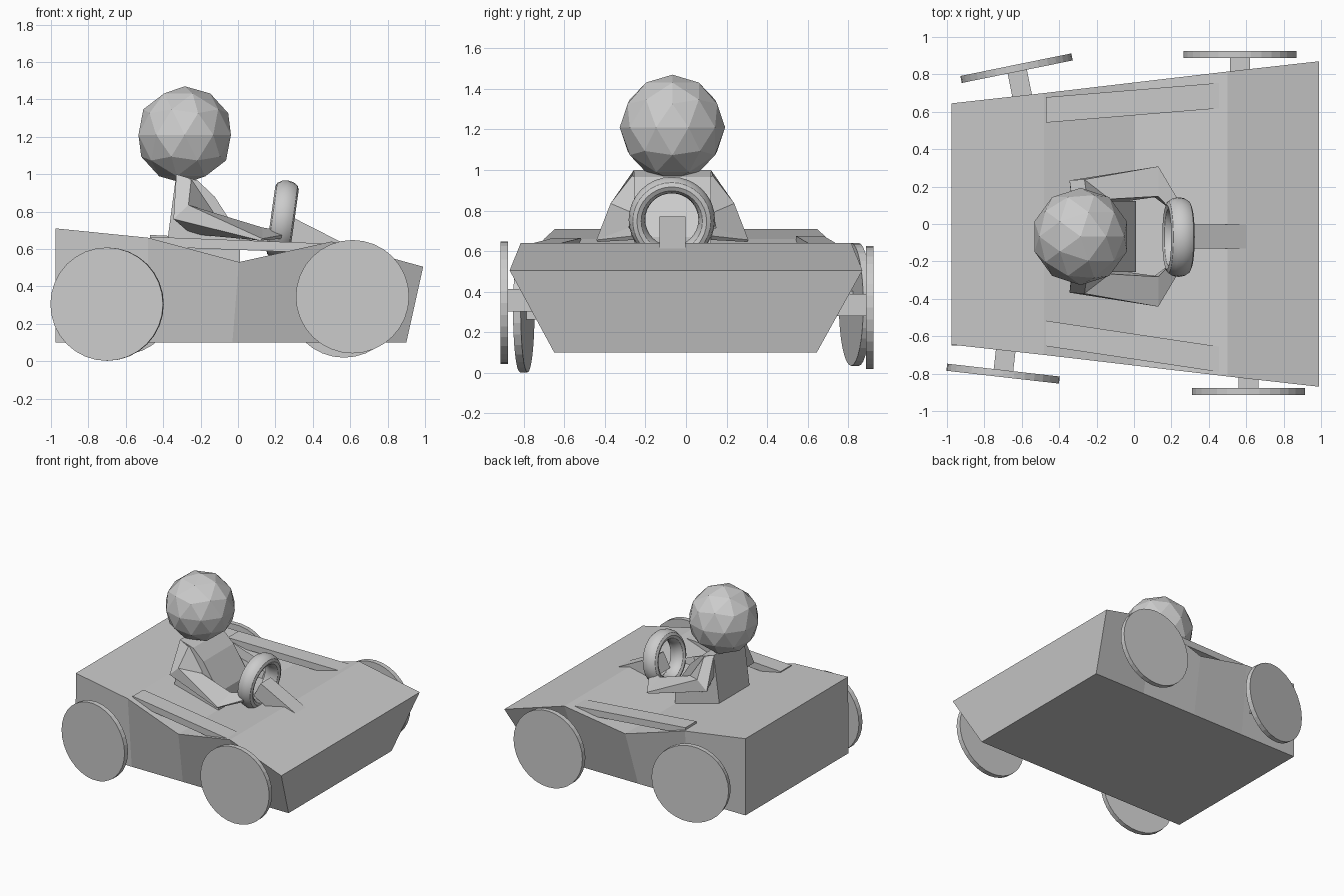
import bpy, bmesh
from math import radians, cos, sin
from mathutils import Vector

if "Cube" in bpy.data.objects:
    bpy.data.objects.remove(bpy.data.objects["Cube"])

CY = -0.067  # driver centre line


def loft(name, rings):
    """Skin a list of equal-length point rings and cap both ends."""
    bm = bmesh.new()
    vs = [[bm.verts.new(p) for p in r] for r in rings]
    n = len(rings[0])
    for a, b in zip(vs, vs[1:]):
        for i in range(n):
            j = (i + 1) % n
            bm.faces.new((a[i], a[j], b[j], b[i]))
    bm.faces.new(vs[0])
    bm.faces.new(vs[-1])
    bmesh.ops.recalc_face_normals(bm, faces=bm.faces)
    me = bpy.data.meshes.new(name)
    bm.to_mesh(me)
    bm.free()
    ob = bpy.data.objects.new(name, me)
    bpy.context.collection.objects.link(ob)
    return ob


def box(name, loc, size, rot=(0, 0, 0)):
    bpy.ops.mesh.primitive_cube_add(size=1, location=loc, rotation=rot)
    ob = bpy.context.object
    ob.name, ob.scale = name, size
    return ob


# Kart body: (top x, bottom x, half width at top, top z)
stations = [(-0.975, -0.975, 0.645, 0.71), (-0.48, -0.48, 0.70, 0.66),
            (0.005, -0.03, 0.757, 0.53), (0.50, 0.45, 0.815, 0.64),
            (0.99, 0.90, 0.87, 0.505)]
loft("kart_body", [[(bx, -0.65, 0.1), (bx, 0.645, 0.1), (tx, w, z), (tx, -w, z)]
                   for tx, bx, w, z in stations])

# Side rails bridging the cockpit dip
for side, y0, y1, zr in (("left", 0.61, 0.69, 0.675), ("right", -0.585, -0.73, 0.665)):
    loft("side_rail_" + side,
         [[(x, y - 0.068, z), (x, y + 0.068, z), (x, y + 0.068, z - 0.052), (x, y - 0.068, z - 0.052)]
          for x, y, z in ((-0.47, y0, zr), (0.5, y1, 0.628))])

# Wheels with square stub axles
wheels = {"rear_right": (-0.70, -0.80, 0.305, -6.5), "front_right": (0.612, -0.896, 0.345, 0),
          "rear_left": (-0.628, 0.833, 0.337, 11.5), "front_left": (0.567, 0.906, 0.322, 0)}
for name, (x, y, z, deg) in wheels.items():
    a = radians(deg)
    bpy.ops.mesh.primitive_cylinder_add(vertices=32, radius=0.303, depth=0.038,
                                        location=(x, y, z), rotation=(radians(90), 0, a))
    bpy.context.object.name = "wheel_" + name
    inward = Vector((-sin(a), cos(a), 0)) * (-1 if y > 0 else 1)
    box("axle_" + name, Vector((x, y, z + 0.012)) + inward * 0.13, (0.105, 0.25, 0.11), (0, 0, a))

# Steering wheel and column
bpy.ops.mesh.primitive_torus_add(major_radius=0.172, minor_radius=0.041, major_segments=32,
                                 minor_segments=12, location=(0.238, CY - 0.003, 0.755),
                                 rotation=(0, radians(98), 0))
bpy.context.object.name = "steering_wheel"
bpy.context.object.scale = (1, 1, 1.55)
bpy.ops.object.shade_smooth_by_angle(angle=radians(30))
loft("steering_column", [[(x, CY - 0.064, z), (x, CY + 0.064, z),
                          (x - 0.06, CY + 0.064, z - 0.115), (x - 0.06, CY - 0.064, z - 0.115)]
                         for x, z in ((0.29, 0.77), (0.60, 0.612))])

# Driver torso
profile = [(-0.39, 0.55), (-0.33, 1.0), (-0.215, 0.965), (-0.125, 0.88), (0.01, 0.67), (0.01, 0.52)]
loft("driver_torso", [[(x, CY + y, z) for x, z in profile] for y in (-0.19, 0.19)])

# Driver head
bpy.ops.mesh.primitive_ico_sphere_add(subdivisions=2, radius=0.26, location=(-0.285, CY, 1.21))
bpy.context.object.name = "driver_head"

# Arms: shoulder, elbow, wrist, hand rings (distance from the driver centre line)
arm = [[(-0.25, 0.20, 0.97), (-0.20, 0.06, 0.95), (-0.32, 0.06, 0.93), (-0.33, 0.19, 1.0)],
       [(-0.265, 0.305, 0.835), (-0.13, 0.20, 0.79), (-0.25, 0.16, 0.68), (-0.345, 0.30, 0.76)],
       [(0.13, 0.375, 0.655), (0.13, 0.215, 0.715), (0.11, 0.21, 0.655), (0.12, 0.37, 0.645)],
       [(0.24, 0.19, 0.675), (0.19, 0.15, 0.705), (0.19, 0.15, 0.665), (0.23, 0.19, 0.655)]]
for side, s in (("left", 1), ("right", -1)):
    loft("driver_arm_" + side, [[(x, CY + s * d, z) for x, d, z in ring] for ring in arm])
